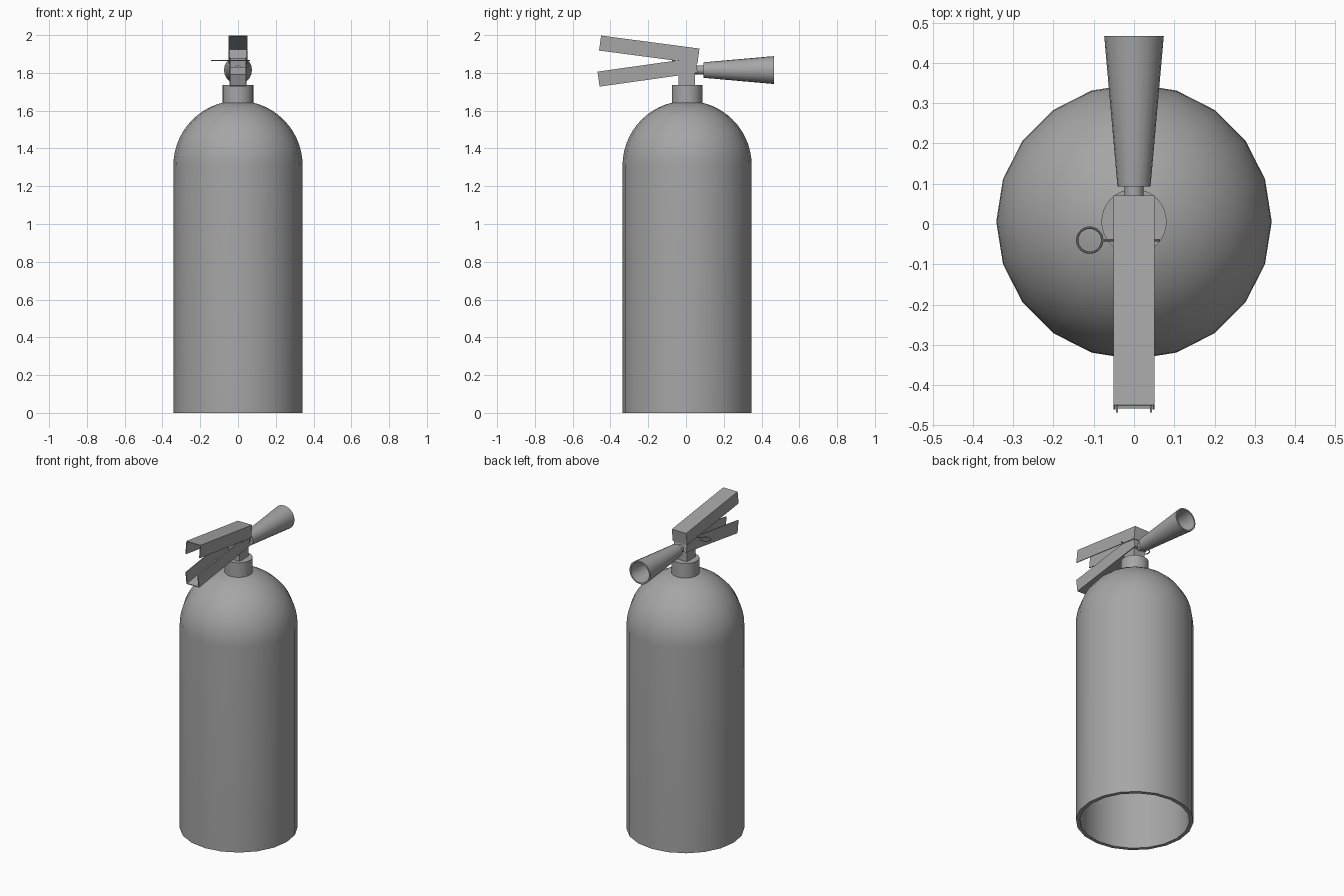
import bpy, bmesh, math
from mathutils import Matrix, Vector

if "Cube" in bpy.data.objects:
    bpy.data.objects.remove(bpy.data.objects["Cube"])

grey = bpy.data.materials.new("plain_grey")
grey.use_nodes = True
colour = (0.38, 0.38, 0.38, 1)
grey.diffuse_color = colour
grey.node_tree.nodes["Principled BSDF"].inputs["Base Color"].default_value = colour

CY = 0.006  # axis of the tank in y


def finish(name, bm, smooth=True):
    bmesh.ops.recalc_face_normals(bm, faces=bm.faces)
    mesh = bpy.data.meshes.new(name)
    bm.to_mesh(mesh)
    bm.free()
    mesh.materials.append(grey)
    obj = bpy.data.objects.new(name, mesh)
    bpy.context.collection.objects.link(obj)
    if smooth:
        bpy.ops.object.select_all(action="DESELECT")
        obj.select_set(True)
        bpy.context.view_layer.objects.active = obj
        bpy.ops.object.shade_smooth_by_angle(angle=math.radians(32))
    return obj


def lathe(name, profile, sides, matrix):
    """Revolve (radius, height) points about z, then place the result."""
    bm = bmesh.new()
    verts = [bm.verts.new((r, 0, h)) for r, h in profile]
    edges = [bm.edges.new(pair) for pair in zip(verts, verts[1:])]
    bmesh.ops.spin(bm, geom=verts + edges, cent=(0, 0, 0), axis=(0, 0, 1),
                   angle=math.tau, steps=sides, use_duplicate=False)
    bmesh.ops.remove_doubles(bm, verts=bm.verts, dist=0.0001)
    bm.transform(matrix)
    return finish(name, bm)


def channel(name, width, start, end, height, open_dirs):
    """Folded sheet handle between two (y, z) centre points."""
    a, b = Vector((0, *start)), Vector((0, *end))
    d = b - a
    bm = bmesh.new()
    bmesh.ops.create_cube(bm, size=1)
    bm.normal_update()
    gone = [f for f in bm.faces if any(f.normal.dot(Vector(o)) > 0.9 for o in open_dirs)]
    bmesh.ops.delete(bm, geom=gone, context="FACES")
    bm.transform(Matrix.Translation((a + b) / 2)
                 @ Matrix.Rotation(math.atan2(d.z, d.y), 4, "X")
                 @ Matrix.Diagonal((width, d.length, height, 1)))
    obj = finish(name, bm, smooth=False)
    mod = obj.modifiers.new("sheet", "SOLIDIFY")
    mod.thickness = 0.005
    mod.offset = -1
    mod.use_even_offset = True
    return obj


# Tank: hollow shell with a domed top and an open foot
def dome(radius, base, steps=14):
    return [(radius * math.cos(i / steps * math.pi / 2),
             base + radius * math.sin(i / steps * math.pi / 2)) for i in range(steps + 1)]


R, WALL, SHOULDER = 0.342, 0.023, 1.31
outer = [(R, 0)] + dome(R, SHOULDER)
inner = [(R - WALL, 0)] + dome(R - WALL, SHOULDER)
tank_at = Matrix.Translation((0, CY, 0))
lathe("tank", inner[::-1] + outer, 20, tank_at)

# Collar
lathe("collar", [(0, 1.62), (0.081, 1.62), (0.081, 1.735), (0, 1.735)], 32, tank_at)

# Valve block
bm = bmesh.new()
bmesh.ops.create_cube(bm, size=1)
bm.transform(Matrix.Translation((0, 0.003, 1.775)) @ Matrix.Diagonal((0.08, 0.088, 0.11, 1)))
finish("valve_block", bm, smooth=False)

# Squeeze lever above, carrying handle below
front, up, down = (0, -1, 0), (0, 0, 1), (0, 0, -1)
channel("upper_lever", 0.102, (-0.455, 1.958), (0.066, 1.889), 0.08, [front, down])
channel("lower_handle", 0.09, (-0.463, 1.767), (0.056, 1.84), 0.08, [front, up])

# Nozzle stub and hollow horn, pointing backwards
to_back = Matrix.Translation((0, 0, 1.815)) @ Matrix.Rotation(-math.pi / 2, 4, "X")
lathe("nozzle_stub", [(0, 0.03), (0.024, 0.03), (0.024, 0.1), (0, 0.1)], 20, to_back)
lathe("horn", [(0, 0.093), (0.041, 0.093), (0.074, 0.467),
               (0.065, 0.467), (0.033, 0.105), (0, 0.105)], 20, to_back)

# Safety pin and its pull ring
PIN_Y, PIN_Z = -0.04, 1.866
lathe("safety_pin", [(0, -0.077), (0.003, -0.077), (0.003, 0.064), (0, 0.064)], 10,
      Matrix.Translation((0, PIN_Y, PIN_Z)) @ Matrix.Rotation(math.pi / 2, 4, "Y"))
tube = [(0.031 + 0.003 * math.cos(i * math.tau / 8), 0.003 * math.sin(i * math.tau / 8))
        for i in range(9)]
lathe("pull_ring", tube, 32, Matrix.Translation((-0.11, PIN_Y, PIN_Z)))
